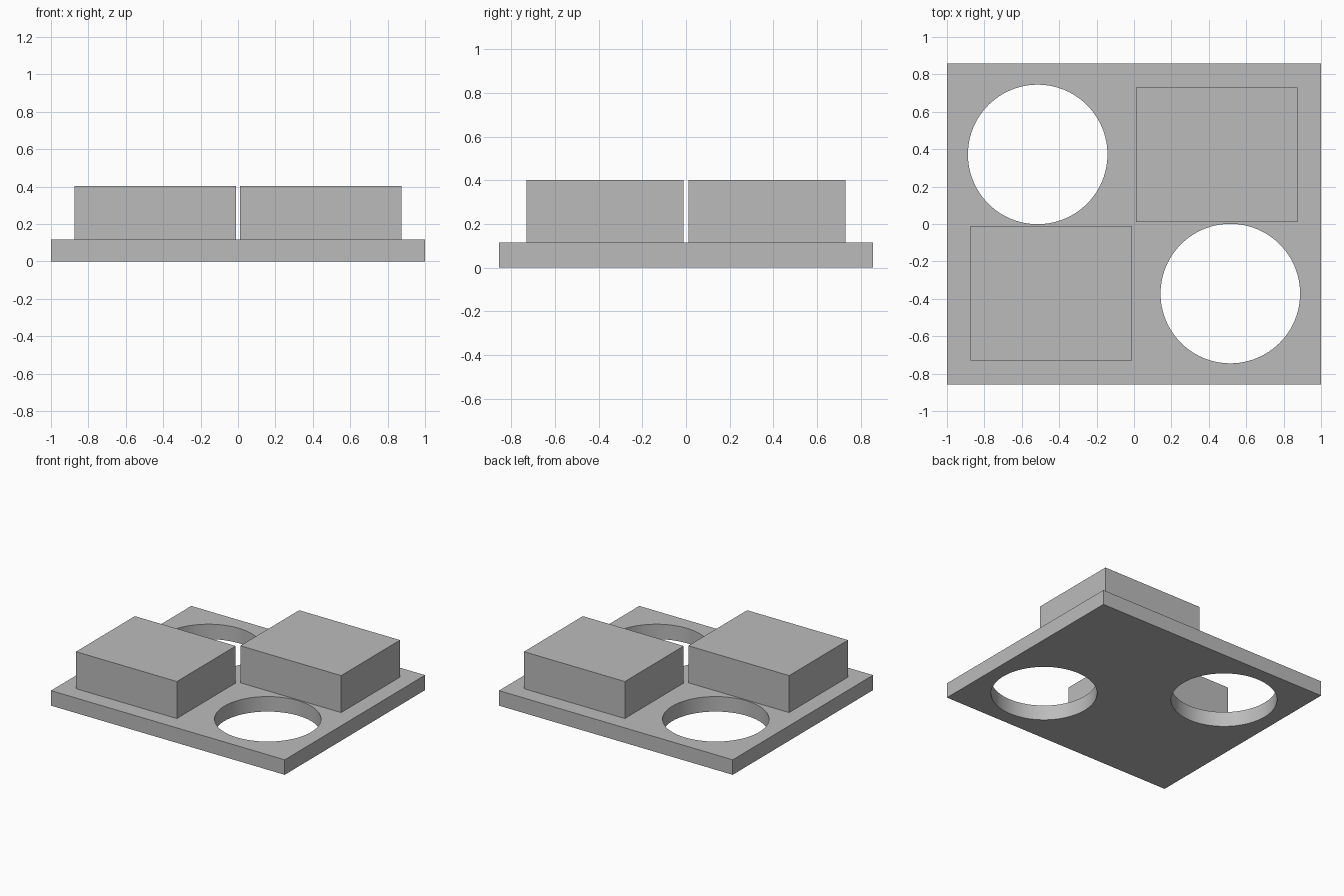
import bpy

if "Cube" in bpy.data.objects:
    bpy.data.objects.remove(bpy.data.objects["Cube"])

PLATE_TOP = 0.116
BLOCK_TOP = 0.402

grey = bpy.data.materials.new("plain grey")
grey.diffuse_color = (0.5, 0.5, 0.5, 1.0)
grey.use_nodes = True
grey.node_tree.nodes["Principled BSDF"].inputs["Base Color"].default_value = grey.diffuse_color


def box(name, lo, hi):
    """Axis-aligned box between two corners."""
    bpy.ops.mesh.primitive_cube_add(
        size=1, location=[(a + b) / 2 for a, b in zip(lo, hi)])
    ob = bpy.context.object
    ob.name = name
    ob.scale = [b - a for a, b in zip(lo, hi)]
    bpy.ops.object.transform_apply(location=True, rotation=False, scale=True)
    ob.data.materials.append(grey)
    return ob


# Base plate
plate = box("base_plate", (-1, -0.857, 0), (1, 0.857, PLATE_TOP))

# Two round through-holes on one diagonal
for side, label in ((1, "front_right"), (-1, "back_left")):
    bpy.ops.mesh.primitive_cylinder_add(
        vertices=96, radius=0.373, depth=1,
        location=(0.515 * side, -0.372 * side, 0.05))
    cutter = bpy.context.object
    cutter.name = label + "_hole_cutter"
    cutter.data.materials.append(grey)
    bpy.ops.object.select_all(action='DESELECT')
    plate.select_set(True)
    bpy.context.view_layer.objects.active = plate
    mod = plate.modifiers.new("hole", 'BOOLEAN')
    mod.operation = 'DIFFERENCE'
    mod.solver = 'EXACT'
    mod.object = cutter
    bpy.ops.object.modifier_apply(modifier=mod.name)
    bpy.data.objects.remove(cutter)

# Smooth hole walls, crisp edges
bpy.ops.object.shade_smooth_by_angle(angle=0.5)

# Two raised blocks on the other diagonal
box("back_right_block", (0.012, 0.011, PLATE_TOP), (0.875, 0.73, BLOCK_TOP))
box("front_left_block", (-0.875, -0.73, PLATE_TOP), (-0.012, -0.011, BLOCK_TOP))
